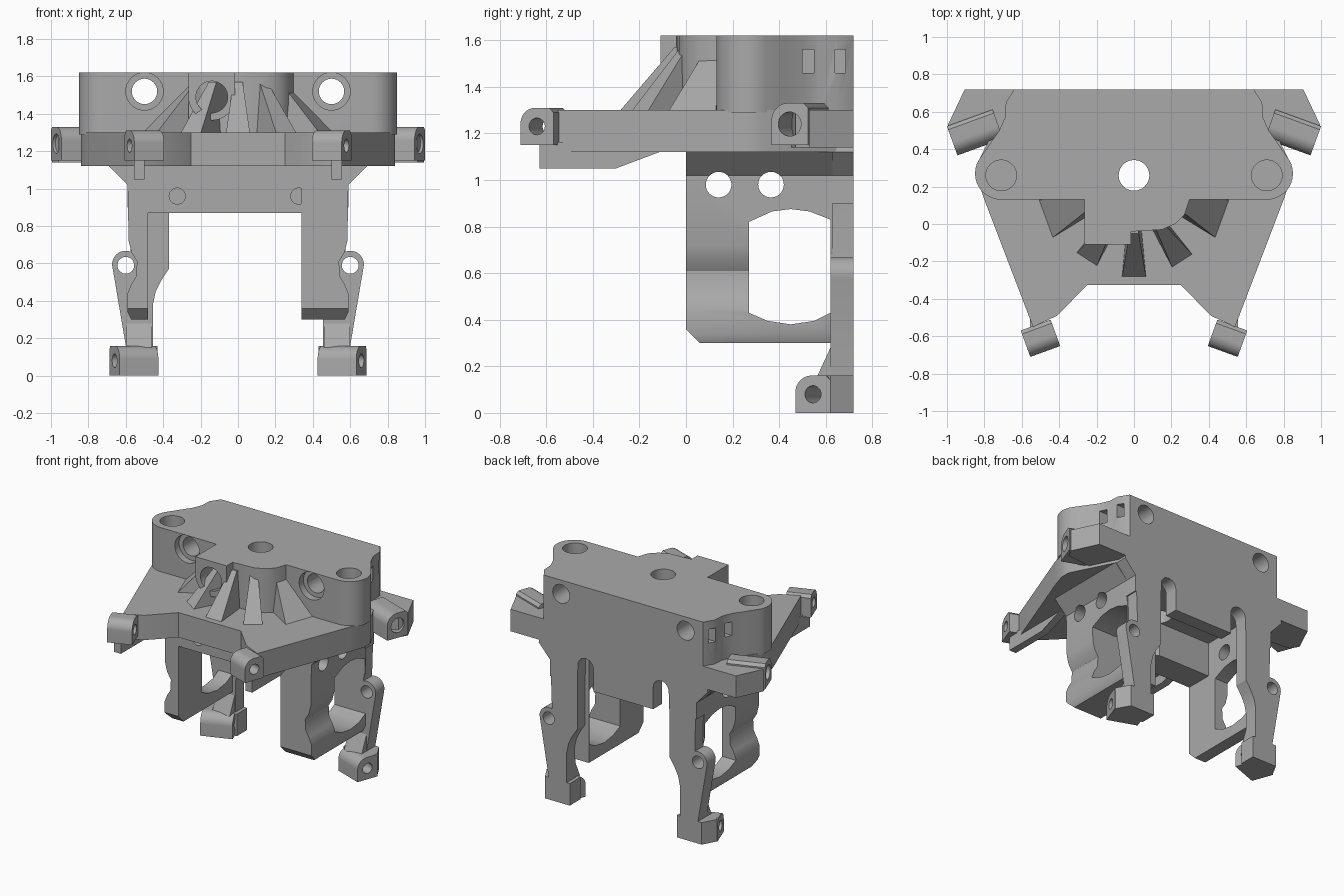
import bpy, bmesh
from math import sin, cos, radians, pi
from mathutils import Vector, Matrix

if "Cube" in bpy.data.objects:
    bpy.data.objects.remove(bpy.data.objects["Cube"])

grey = bpy.data.materials.new("mid grey")
grey.use_nodes = True
grey.diffuse_color = (0.4, 0.4, 0.4, 1)
grey.node_tree.nodes["Principled BSDF"].inputs["Base Color"].default_value = (0.4, 0.4, 0.4, 1)
parts = []


def finish(name, bm, side=1, cutter=False):
    if side < 0:
        bmesh.ops.scale(bm, vec=(-1, 1, 1), verts=bm.verts)
    bmesh.ops.recalc_face_normals(bm, faces=bm.faces)
    mesh = bpy.data.meshes.new(name)
    bm.to_mesh(mesh)
    bm.free()
    mesh.materials.append(grey)
    ob = bpy.data.objects.new(name, mesh)
    bpy.context.collection.objects.link(ob)
    if cutter:
        ob.hide_render = True
    else:
        parts.append(ob)
    return ob


def prism(name, pts, axis, a, b, side=1, frame=None, cutter=False):
    """Extrude a 2D outline along an axis from a to b."""
    place = {"x": lambda p, t: (t, p[0], p[1]),
             "y": lambda p, t: (p[0], t, p[1]),
             "z": lambda p, t: (p[0], p[1], t)}[axis]
    bm = bmesh.new()
    low = [bm.verts.new(place(p, a)) for p in pts]
    high = [bm.verts.new(place(p, b)) for p in pts]
    bm.faces.new(low)
    bm.faces.new(high)
    n = len(pts)
    for i in range(n):
        j = (i + 1) % n
        bm.faces.new((low[i], low[j], high[j], high[i]))
    if frame:
        bm.transform(frame)
    return finish(name, bm, side, cutter)


def arc(cx, cy, r, start, end, n=12):
    return [(cx + r * cos(radians(start + (end - start) * i / n)),
             cy + r * sin(radians(start + (end - start) * i / n))) for i in range(n + 1)]


def mirrored(half):
    return half + [(-x, y) for x, y in reversed(half)]


def cut(targets, cutter):
    for ob in targets:
        mod = ob.modifiers.new("cut", "BOOLEAN")
        mod.operation, mod.solver, mod.object = "DIFFERENCE", "EXACT", cutter
        bpy.context.view_layer.objects.active = ob
        bpy.ops.object.modifier_apply(modifier=mod.name)
    bpy.data.objects.remove(cutter)


def drill(targets, start, end, r):
    start, end = Vector(start), Vector(end)
    d = end - start
    bm = bmesh.new()
    m = Matrix.Translation((start + end) / 2) @ d.to_track_quat("Z", "Y").to_matrix().to_4x4()
    bmesh.ops.create_cone(bm, cap_ends=True, segments=32, radius1=r, radius2=r,
                          depth=d.length, matrix=m)
    cut(targets, finish("drill", bm, cutter=True))


def ear(name, x, y, z0, z1, half, length, hole, depth, side):
    """Rounded lug whose drilled face points outward and slightly forward."""
    t = radians(20)
    w, u = Vector((cos(t), -sin(t), 0)), Vector((sin(t), cos(t), 0))
    frame = Matrix.Translation((x, y, 0)) @ Matrix(
        ((w.x, u.x, 0, 0), (w.y, u.y, 0, 0), (0, 0, 1, 0), (0, 0, 0, 1)))
    r = half * 0.9
    outline = [(half, z0), (half, z1 - 0.02), (half - 0.02, z1)]
    outline += arc(r - half, z1 - r, r, 90, 180) + [(-half, z0)]
    ob = prism(name, outline, "x", -length, 0, side, frame)
    c = Vector((x, y, (z0 + z1) / 2))
    flip = Vector((side, 1, 1))
    drill([ob], (c + w * 0.05) * flip, (c - w * depth) * flip, hole)
    return ob


# Upper block, front tongue and bore boss
block = prism("upper_block", mirrored(
    [(0.3, 0.13)] + arc(0.71, 0.27, 0.14, -90, 30)
    + [(0.77, 0.43), (0.72, 0.5), (0.69, 0.57), (0.685, 0.65), (0.64, 0.72)]), "z", 1.29, 1.62)
tongue = prism("front_tongue", [(-0.265, 0.14), (-0.265, 0.02), (-0.01, -0.04), (0.15, -0.03),
               (0.22, 0), (0.27, 0.05), (0.3, 0.14)], "z", 1.29, 1.62)
boss = prism("bore_boss", arc(-0.14, 1.49, 0.125, 180, 360, 20)
             + [(-0.015, 1.62), (-0.265, 1.62)], "y", -0.11, 0.14)

# Deck with two forward arms
deck = prism("deck", mirrored([(0.25, -0.325), (0.41, -0.49), (0.54, -0.55), (0.8, 0.13),
             (0.84, 0.25), (0.84, 0.32), (0.75, 0.5), (0.64, 0.72)]), "z", 1.12, 1.3)

# Back panel with two rounded slots
panel = prism("back_panel", mirrored(
    [(0.24, 0.88)] + arc(0.3025, 1.04, 0.0625, 180, 0)
    + [(0.37, 0.9), (0.59, 0.9), (0.59, 1.02), (0.68, 1.12), (0.64, 1.3)]), "y", 0.62, 0.72)

# Front crossbar between the side walls
bar = prism("crossbar", [(-0.57, 0.87), (0.57, 0.87), (0.57, 1.13), (-0.57, 1.13)], "y", 0, 0.2)

walls = []
for side, label, inner in ((1, "left", 0.34), (-1, "right", 0.48)):
    # Waisted side wall with a flare under the deck
    wall = prism(label + "_side_wall", [
        (inner, 0.3), (0.57, 0.3), (0.59, 0.34), (0.59, 0.44), (0.57, 0.49), (0.545, 0.53),
        (0.54, 0.61), (0.57, 0.66), (0.585, 0.72), (0.59, 1.02), (0.69, 1.12), (inner, 1.12)],
        "y", 0, 0.63, side)
    walls.append(wall)
    cut([wall], prism("window", [
        (0.27, 0.43), (0.35, 0.395), (0.45, 0.38), (0.55, 0.395), (0.62, 0.43),
        (0.62, 0.83), (0.53, 0.865), (0.45, 0.875), (0.37, 0.865), (0.27, 0.82)],
        "x", 0.2, 0.8, side, cutter=True))
    cut([wall], prism("chamfer", [(-0.1, 0.2), (0.16, 0.2), (-0.1, 0.46)],
                      "x", 0.2, 0.8, side, cutter=True))

    # Rear leg with a side eyelet
    leg = prism(label + "_rear_leg", [
        (0.37, 1.0), (0.37, 0.57), (0.41, 0.51), (0.44, 0.45), (0.455, 0.38), (0.455, 0.02),
        (0.6, 0.02), (0.6, 0.16)] + arc(0.6, 0.595, 0.073, -15, 110)
        + [(0.575, 0.71), (0.585, 1.0)], "y", 0.62, 0.72, side)
    drill([leg, wall], (side * 0.6, 0.5, 0.59), (side * 0.6, 0.8, 0.59), 0.045)

    # Foot, front and rear lugs
    ear(label + "_foot_lug", 0.66, 0.545, 0, 0.16, 0.08, 0.22, 0.037, 0.3, side)
    prism(label + "_foot_heel", [(0.43, 0.6), (0.66, 0.6), (0.685, 0.62), (0.63, 0.72),
          (0.43, 0.72)], "z", 0, 0.16, side)
    prism(label + "_leg_gusset", [(0.62, 0.28), (0.56, 0.15), (0.64, 0.15), (0.64, 0.28)],
          "x", 0.46, 0.6, side)
    ear(label + "_front_lug", 0.58, -0.64, 1.15, 1.31, 0.075, 0.17, 0.036, 0.3, side)
    ear(label + "_rear_lug", 0.972, 0.445, 1.15, 1.33, 0.083, 0.26, 0.052, 0.18, side)
    prism(label + "_rear_lug_web", [(0.74, 0.45), (0.96, 0.47), (0.995, 0.53), (0.905, 0.72),
          (0.6, 0.72)], "z", 1.14, 1.3, side)

    # Ridge under each arm
    prism(label + "_arm_ridge", [(-0.63, 1.05), (-0.3, 1.05), (-0.1, 1.125), (-0.3, 1.14),
          (-0.63, 1.17)], "x", 0.5, 0.555, side)

    # Upper block sockets, through holes and side slots
    x = side * 0.71
    drill([block], (x, 0.26, 1.4), (x, 0.26, 1.7), 0.082)
    drill([block, panel], (side * 0.5, 0, 1.52), (side * 0.5, 0.8, 1.52), 0.068)
    drill([block], (side * 0.5, 0, 1.52), (side * 0.5, 0.18, 1.52), 0.1)
    for y0, y1 in ((0.5, 0.55), (0.64, 0.685)):
        cut([block], prism("slot", [(y0, 1.46), (y1, 1.46), (y1, 1.56), (y0, 1.56)],
                           "x", 0.61, 0.9, side, cutter=True))
    drill([bar], (side * 0.325, -0.1, 0.96), (side * 0.325, 0.06, 0.96), 0.043)

# Bores shared by several parts
drill([block, tongue, deck, bar], (0, 0.26, 0.8), (0, 0.26, 1.8), 0.082)
drill([boss, tongue], (-0.14, -0.3, 1.49), (-0.14, 0.1, 1.49), 0.085)
for y in (0.14, 0.365):
    drill(walls + [bar], (-0.9, y, 0.98), (0.9, y, 0.98), 0.055)

# Radiating ribs from the tongue down to the deck
for i, (angle, r_out, wide) in enumerate(((-20, 0.51, 0.11), (-57, 0.48, 0.065), (-90, 0.49, 0.065),
                                          (-123, 0.47, 0.065), (-160, 0.51, 0.11))):
    bm = bmesh.new()
    rings = []
    for s in (-1, 1):
        rings.append([bm.verts.new(v) for v in (
            (0.12, s * 0.03, 1.29), (r_out, s * wide, 1.29),
            (0.25, s * 0.025, 1.57), (0.12, s * 0.02, 1.57))])
    bm.faces.new(rings[0])
    bm.faces.new(rings[1])
    for k in range(4):
        j = (k + 1) % 4
        bm.faces.new((rings[0][k], rings[0][j], rings[1][j], rings[1][k]))
    bm.transform(Matrix.Translation((0, 0.2, 0)) @ Matrix.Rotation(radians(angle), 4, "Z"))
    finish("rib_%d" % (i + 1), bm)

# Smooth the round surfaces, keep edges sharp
bpy.ops.object.select_all(action="DESELECT")
for ob in parts:
    ob.select_set(True)
bpy.context.view_layer.objects.active = parts[0]
bpy.ops.object.shade_smooth_by_angle(angle=radians(30))
